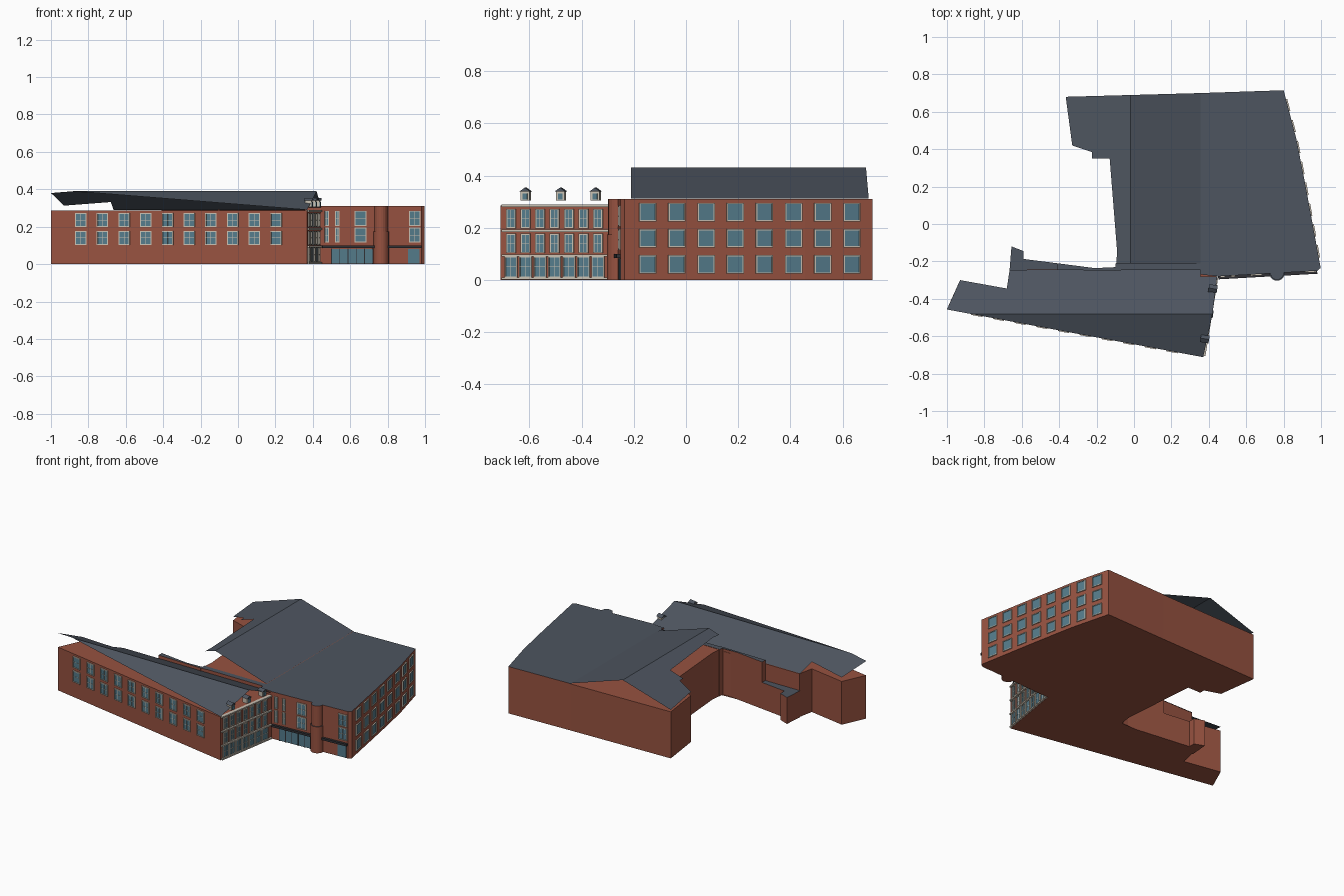
import bpy, bmesh, math
from mathutils import Vector, Matrix

if "Cube" in bpy.data.objects:
    bpy.data.objects.remove(bpy.data.objects["Cube"])


def material(name, rgb):
    m = bpy.data.materials.new(name)
    m.diffuse_color = (*rgb, 1)
    m.use_nodes = True
    m.node_tree.nodes["Principled BSDF"].inputs["Base Color"].default_value = m.diffuse_color
    return m


BRICK = material("brick", (0.31, 0.085, 0.052))
ROOF = material("slate", (0.075, 0.09, 0.115))
GLASS = material("glass", (0.09, 0.20, 0.26))
TRIM = material("cream_trim", (0.58, 0.53, 0.45))
DARK = material("dark_metal", (0.03, 0.03, 0.035))


def finish(bm, name, mat, top=None):
    bmesh.ops.recalc_face_normals(bm, faces=bm.faces[:])
    me = bpy.data.meshes.new(name)
    bm.to_mesh(me)
    bm.free()
    me.materials.append(mat)
    if top:
        me.materials.append(top)
        for p in me.polygons:
            if p.normal.z > 0.9:
                p.material_index = 1
    ob = bpy.data.objects.new(name, me)
    bpy.context.collection.objects.link(ob)
    return ob


def prism(name, pts, z0, z1, mat, top=None):
    """Extrude a floor outline between two heights."""
    bm = bmesh.new()
    f = bm.faces.new([bm.verts.new((x, y, z0)) for x, y in pts])
    r = bmesh.ops.extrude_face_region(bm, geom=[f])
    for v in r["geom"]:
        if isinstance(v, bmesh.types.BMVert):
            v.co.z = z1
    return finish(bm, name, mat, top)


def sheet(name, pts, height, cut_co, cut_no):
    """Thin roof sheet: outline split along its ridge, then lifted."""
    bm = bmesh.new()
    bm.faces.new([bm.verts.new((x, y, 0)) for x, y in pts])
    bmesh.ops.bisect_plane(bm, geom=bm.verts[:] + bm.edges[:] + bm.faces[:],
                           plane_co=cut_co, plane_no=cut_no)
    for v in bm.verts:
        v.co.z = height(v.co)
    ob = finish(bm, name, ROOF)
    if ob.data.polygons[0].normal.z < 0:
        ob.data.flip_normals()
    return ob


class Wall:
    """Collects boxes lying on a vertical wall from a to b (outside on the right)."""

    def __init__(self, a, b):
        self.a, self.b = Vector((*a, 0)), Vector((*b, 0))
        self.d = (self.b - self.a).normalized()
        self.n = Vector((self.d.y, -self.d.x, 0))

    def s_at(self, axis, value):
        return (value - self.a[axis]) / self.d[axis]

    def box(self, bm, s, z, w, h, depth, out=0.0):
        c = self.a + self.d * s + self.n * out + Vector((0, 0, z))
        rot = Matrix((self.d, -self.n, (0, 0, 1))).transposed().to_4x4()
        bmesh.ops.create_cube(bm, size=1, matrix=Matrix.Translation(c) @ rot
                              @ Matrix.Diagonal((w, depth, h, 1)))

    def window(self, s, z, w, h, bars=(1, 1), t=0.005):
        self.box(glass, s, z, w, h, 0.006)
        for k in (-1, 1):
            self.box(trim, s + k * w / 2, z, t, h + t, 0.014)
            self.box(trim, s, z + k * h / 2, w + t, t, 0.014)
        for i in range(bars[0]):
            self.box(trim, s - w / 2 + w * (i + 1) / (bars[0] + 1), z, 0.002, h, 0.009)
        for i in range(bars[1]):
            self.box(trim, s, z - h / 2 + h * (i + 1) / (bars[1] + 1), w, 0.002, 0.009)


glass, trim, dark = bmesh.new(), bmesh.new(), bmesh.new()

# Brick volumes
EAST = [(0.80, 0.715), (0.868, 0.455), (0.92, 0.19), (0.998, -0.235)]
prism("south_wing", [(-1, -0.455), (0.37, -0.71), (0.44, -0.28), (0.44, -0.24),
                     (-0.66, -0.245), (-0.68, -0.345), (-0.93, -0.30)], 0, 0.286, BRICK)
prism("east_block", [(0.355, 0.70), (0.355, -0.27), (0.45, -0.28), (0.98, -0.25)]
      + EAST[::-1], 0, 0.31, BRICK, ROOF)
WEST = [(-0.09, -0.15), (-0.13, 0.35), (-0.225, 0.35), (-0.225, 0.385),
        (-0.33, 0.42), (-0.365, 0.68)]
prism("north_wing", [(0.355, 0.70), (0.355, -0.21), (-0.095, -0.21)] + WEST, 0, 0.308, BRICK)
prism("link_parapet", [(0.355, -0.245), (0.355, -0.21), (-0.1, -0.21), (-0.1, -0.25),
                       (-0.41, -0.21), (-0.41, -0.245)], 0, 0.31, BRICK, ROOF)
prism("rear_annex", [(-0.41, -0.245), (-0.41, -0.21), (-0.59, -0.187), (-0.59, -0.145),
                     (-0.655, -0.12), (-0.665, -0.245)], 0, 0.175, BRICK, ROOF)

# Open gable roofs, thin sheets with sloping eaves
sheet("south_roof", [(-1, -0.457), (0.37, -0.712), (0.42, -0.48), (0.445, -0.28),
                     (0.355, -0.28), (0.355, -0.245), (-0.665, -0.245), (-0.68, -0.345),
                     (-0.93, -0.30)],
      lambda c: 0.39 - 0.43 * abs(c.y + 0.48), (0, -0.48, 0), (0, 1, 0))
sheet("north_roof", [(0.355, 0.70), (0.355, -0.21), (-0.095, -0.21)] + WEST,
      lambda c: 0.43 - 0.315 * abs(c.x + 0.02), (-0.02, 0, 0), (1, 0, 0))

# South wall windows: ten columns, two rows
south = Wall((-1, -0.455), (0.37, -0.71))
for i in range(10):
    for z in (0.14, 0.235):
        south.window(south.s_at(0, -0.84 + i * 0.116), z, 0.056, 0.07)

# Gable end shopfront: three glazed floors, cream bands and dormers
gable = Wall((0.37, -0.71), (0.44, -0.28))
for i in range(7):
    s = gable.s_at(1, -0.67 + i * 0.0555)
    gable.window(s, 0.05, 0.045, 0.078, (1, 1))
    gable.window(s, 0.14, 0.032, 0.07)
    gable.window(s, 0.235, 0.032, 0.07)
length = (gable.b - gable.a).length
for z in (0.006, 0.094, 0.188, 0.284):
    gable.box(trim, length / 2, z, length - 0.01, 0.009, 0.022)
caps = bmesh.new()
for y in (-0.615, -0.48, -0.347):
    s = gable.s_at(1, y)
    gable.box(trim, s, 0.322, 0.034, 0.035, 0.035, -0.008)
    gable.box(glass, s, 0.32, 0.018, 0.024, 0.006, 0.01)
    c = gable.a + gable.d * s + Vector((0, 0, 0.339))
    ring = []
    for out in (-0.03, 0.016):
        ring.append([caps.verts.new(c + gable.n * out + gable.d * u + Vector((0, 0, v)))
                     for u, v in ((-0.021, 0), (0.021, 0), (0, 0.015))])
    for k in range(3):
        j = (k + 1) % 3
        caps.faces.new((ring[0][k], ring[0][j], ring[1][j], ring[1][k]))
    caps.faces.new(ring[0])
    caps.faces.new(ring[1])
finish(caps, "dormer_roofs", ROOF)

# East wall windows: eight columns, three rows on the bent facade
for i in range(8):
    y = -0.147 + i * 0.1117
    for a, b in zip(EAST, EAST[1:]):
        if b[1] <= y < a[1]:
            w = Wall(b, a)
            for z in (0.06, 0.16, 0.26):
                w.window(w.s_at(1, y), z, 0.062, 0.066, (0, 0))

# Entrance front: windows, glazed ground floor, canopy
front = Wall((0.45, -0.28), (0.98, -0.25))
for x, w in ((0.475, 0.018), (0.53, 0.018), (0.655, 0.06), (0.945, 0.056)):
    for z in (0.155, 0.245):
        front.window(front.s_at(0, x), z, w, 0.075)
front.box(glass, 0.16, 0.042, 0.22, 0.08, 0.008)
front.box(glass, 0.49, 0.042, 0.06, 0.08, 0.008)
for i in range(6):
    front.box(dark, 0.05 + i * 0.044, 0.042, 0.004, 0.084, 0.012)
front.box(dark, 0.265, 0.092, 0.53, 0.014, 0.024, 0.004)

# Round stair turret with a narrower shaft above
for name, r, z0, z1 in (("turret_base", 0.041, 0, 0.175), ("turret_shaft", 0.036, 0.175, 0.31)):
    ring = [(0.765 + r * math.cos(k * math.tau / 20), -0.262 + r * math.sin(k * math.tau / 20))
            for k in range(20)]
    prism(name, ring, z0, z1, BRICK, ROOF)

finish(glass, "window_glass", GLASS)
finish(trim, "window_frames_and_bands", TRIM)
finish(dark, "entrance_canopy_and_mullions", DARK)
